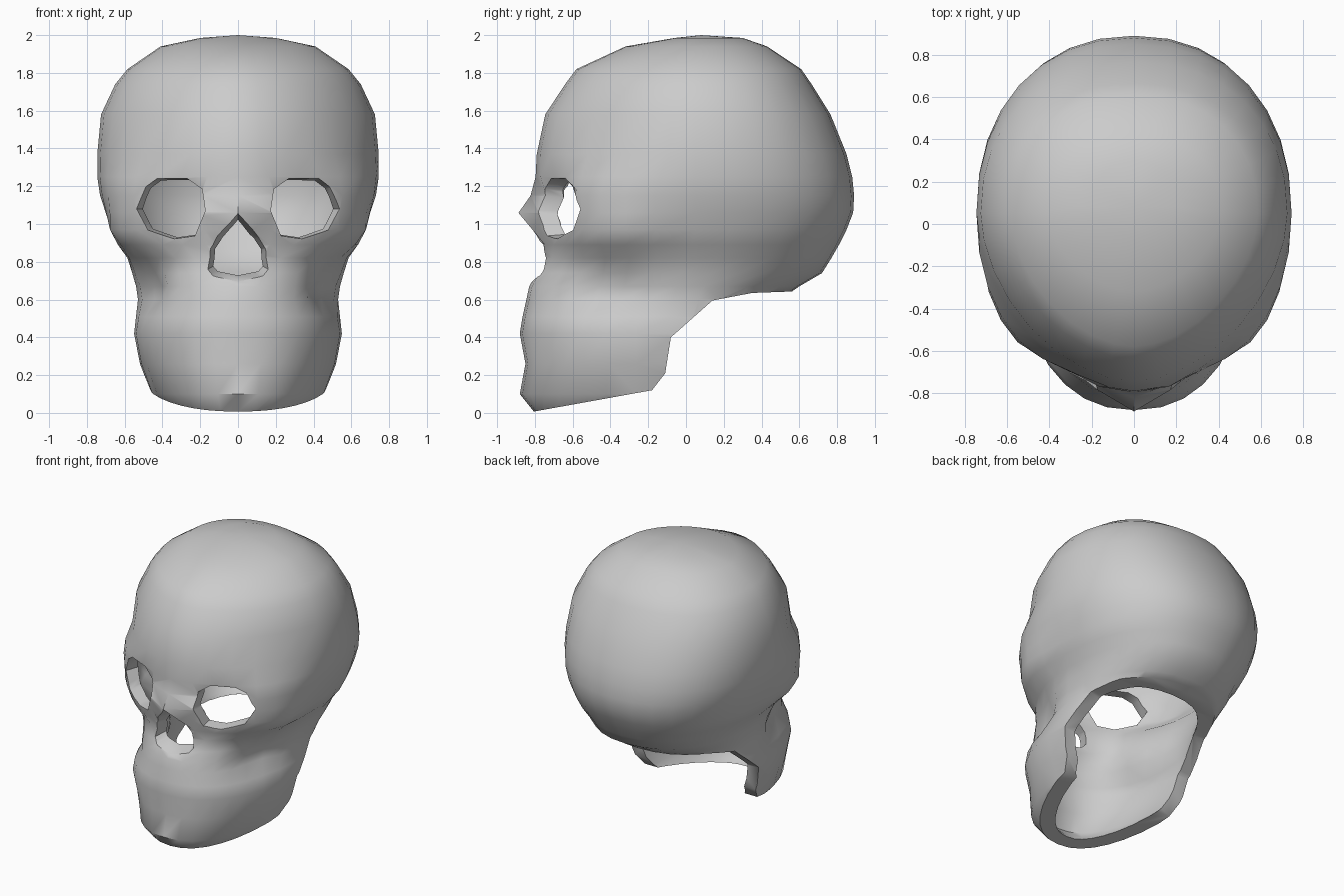
import bpy, bmesh, math

if "Cube" in bpy.data.objects:
    bpy.data.objects.remove(bpy.data.objects["Cube"])

SEG = 32
# Horizontal sections: height, front y, widest y, back y, half width
ROWS = [
    (1.985, -.06, .08, .30, .20), (1.94, -.32, .06, .43, .41),
    (1.82, -.58, .05, .61, .585), (1.74, -.64, .05, .665, .65),
    (1.58, -.745, .05, .765, .725),
    (1.37, -.79, .05, .85, .745), (1.25, -.79, .05, .88, .745),
    (1.15, -.765, .05, .89, .73), (1.06, -.755, .05, .885, .70),
    (.97, -.75, .05, .85, .67), (.89, -.75, .03, .81, .635),
    (.82, -.765, 0, .77, .585), (.74, -.79, -.03, .72, .56),
    (.67, -.83, -.05, .60, .54), (.60, -.845, -.06, .50, .53),
    (.51, -.865, -.07, .40, .54), (.42, -.88, -.08, .40, .55),
    (.26, -.85, -.08, .40, .52), (.10, -.88, -.08, .40, .46),
    (0, -.80, -.08, .40, .38), (-.05, -.77, -.08, .40, .33)]


def power(v, e):
    return math.copysign(abs(v) ** e, v)


def bump(a, ra, b, rb):
    return math.exp(-(a / ra) ** 2 - (b / rb) ** 2)


def front_squareness(z):
    """Narrow forehead, broad brow and cheeks, rounded muzzle, square jaw."""
    if z > 1.3:
        return 1.78
    if z > 1.2:
        return 2.15
    if z > .85:
        return 2.45
    return 2.05 if z > .55 else 2.25


def section_point(row, i):
    z, yf, yc, yb, w = row
    t = 2 * math.pi * i / SEG
    s, c = math.sin(t), math.cos(t)
    n = 2.2 if c >= 0 else front_squareness(z)
    x = w * power(s, 2 / n)
    y = yc + (yb - yc if c >= 0 else yc - yf) * power(c, 2 / n)
    if c < 0:
        # cheekbone, hollow below it, nasal bridge, recessed eye sockets
        hollow = bump(y + .42, .16, z - .65, .11)
        cheek = bump(y + .40, .22, z - .97, .10)
        bridge = bump(x, .17, z - 1.04, .12)
        socket = bump(abs(x) - .33, .14, z - 1.17, .09)
        x *= 1 + .09 * cheek - .14 * hollow
        y += .04 * hollow - .135 * bridge + .075 * socket
    return x, y, z


def new_object(name, bm):
    mesh = bpy.data.meshes.new(name)
    bm.to_mesh(mesh)
    bm.free()
    ob = bpy.data.objects.new(name, mesh)
    bpy.context.collection.objects.link(ob)
    return ob


def prism(name, a, b):
    """Closed solid between two matching outlines."""
    bm = bmesh.new()
    va, vb = [bm.verts.new(p) for p in a], [bm.verts.new(p) for p in b]
    bm.faces.new(va)
    bm.faces.new(vb[::-1])
    for i in range(len(a)):
        j = (i + 1) % len(a)
        bm.faces.new((va[j], va[i], vb[i], vb[j]))
    bmesh.ops.recalc_face_normals(bm, faces=bm.faces)
    ob = new_object(name, bm)
    ob.hide_render = True
    return ob


def tapered_hole(name, outline, zc, y0, slope, y_end):
    """Cutter along y that narrows toward the inside."""
    def ring(y):
        k = 1 - slope * (y - y0)
        return [(x * k, y, zc + (z - zc) * k) for x, z in outline]
    return prism(name, ring(-1.05), ring(y_end))


# Skull shell
bm = bmesh.new()
pole = bm.verts.new((0, .08, 2.0))
rings = [[bm.verts.new(section_point(r, i)) for i in range(SEG)] for r in ROWS]
for i in range(SEG):
    j = (i + 1) % SEG
    bm.faces.new((pole, rings[0][i], rings[0][j]))
    for a, b in zip(rings, rings[1:]):
        bm.faces.new((a[i], b[i], b[j], a[j]))
bm.normal_update()
if pole.link_faces[0].normal.z < 0:
    bmesh.ops.reverse_faces(bm, faces=bm.faces)
skull = new_object("skull", bm)
solid = skull.modifiers.new("wall", 'SOLIDIFY')
solid.thickness = .09
solid.offset = -1

# Cutters: open underside, eye sockets, nose opening
under = [(-1.0, -.03), (-.8, .008), (-.18, .12), (-.11, .21), (-.08, .40),
         (.14, .595), (.35, .635), (.62, .645), (.62, -.3), (-1.0, -.3)]
cutters = [prism("underside_cutter", [(-1, y, z) for y, z in under],
                 [(1, y, z) for y, z in under])]
eye = [(.565, 1.08), (.50, 1.20), (.43, 1.24), (.26, 1.235), (.18, 1.18),
       (.16, 1.07), (.215, .945), (.33, .925), (.49, .965)]
for side, name in ((1, "left_eye_cutter"), (-1, "right_eye_cutter")):
    cutters.append(tapered_hole(name, [(side * x, z) for x, z in eye],
                                1.08, -.64, .6, -.3))
half = [(.11, .94), (.16, .87), (.175, .75), (.14, .72)]
nose = [(0, 1.03)] + half + [(0, .70)] + [(-x, z) for x, z in half[::-1]]
cutters.append(tapered_hole("nose_cutter", nose, .86, -.80, 1.8, -.52))

for c in cutters:
    m = skull.modifiers.new(c.name, 'BOOLEAN')
    m.operation = 'DIFFERENCE'
    m.solver = 'EXACT'
    m.object = c

# Bake the cuts, drop the helpers, smooth the surface
bpy.ops.object.select_all(action='DESELECT')
bpy.context.view_layer.objects.active = skull
skull.select_set(True)
for m in list(skull.modifiers):
    bpy.ops.object.modifier_apply(modifier=m.name)
for c in cutters:
    bpy.data.objects.remove(c)
bpy.ops.object.shade_smooth_by_angle(angle=math.radians(46))
